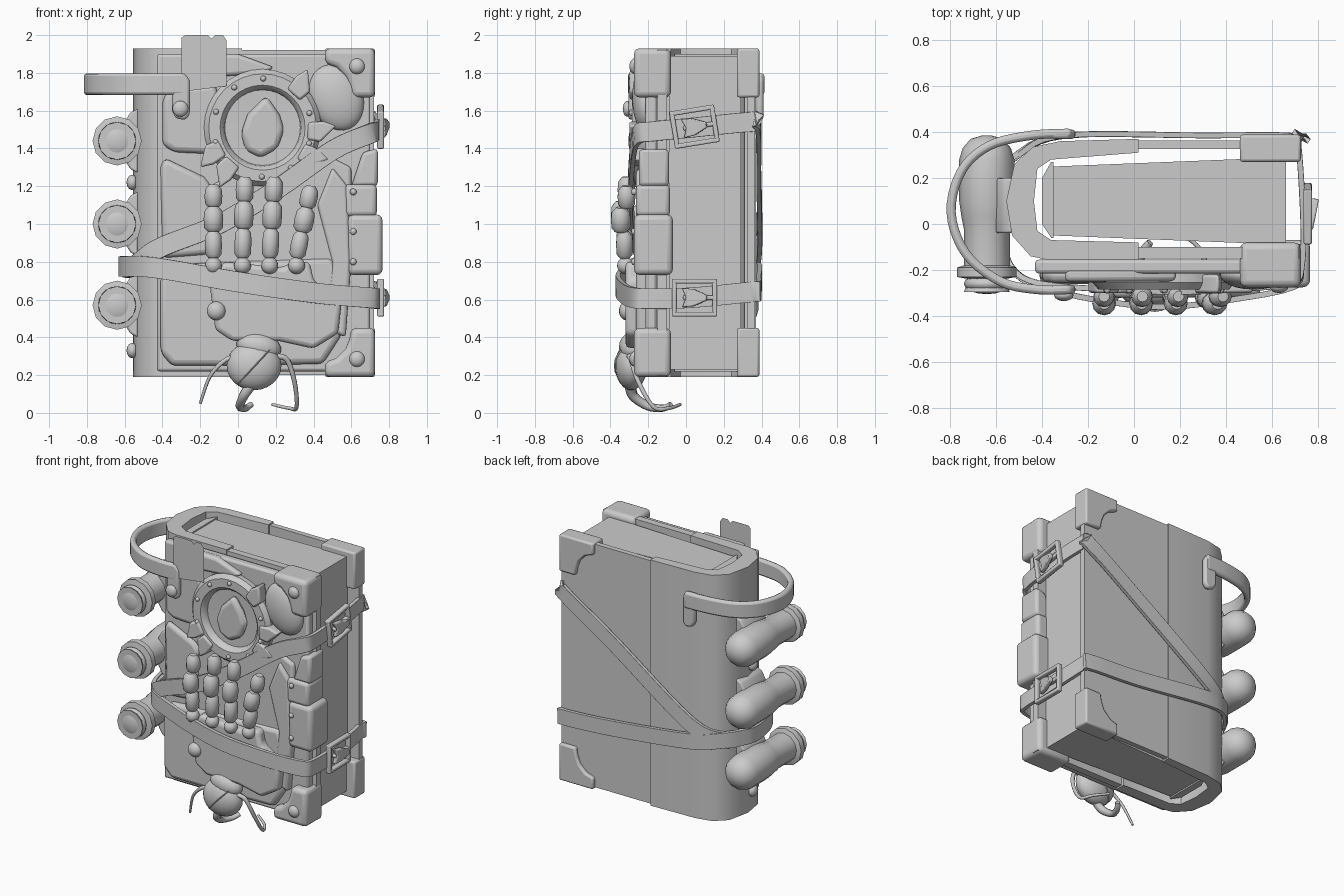
import bpy, bmesh, math
from mathutils import Vector, Matrix

if "Cube" in bpy.data.objects:
    bpy.data.objects.remove(bpy.data.objects["Cube"])

def finish(name, bm, bevel=0, seg=2, angle=40):
    bmesh.ops.recalc_face_normals(bm, faces=bm.faces)
    me = bpy.data.meshes.new(name)
    bm.to_mesh(me); bm.free()
    for p in me.polygons:
        p.use_smooth = True
    me.set_sharp_from_angle(angle=math.radians(angle))
    ob = bpy.data.objects.new(name, me)
    bpy.context.collection.objects.link(ob)
    if bevel:
        m = ob.modifiers.new("bevel", 'BEVEL')
        m.width, m.segments, m.limit_method = bevel, seg, 'ANGLE'
    return ob

def prism(name, pts, a, b, plane='xz', bevel=0.0, seg=2):
    """Extrude a 2D outline between depths a and b."""
    put = {'xz': lambda u, v, d: (u, d, v), 'xy': lambda u, v, d: (u, v, d), 'yz': lambda u, v, d: (d, u, v)}[plane]
    bm = bmesh.new()
    A = [bm.verts.new(put(u, v, a)) for u, v in pts]
    if a == b:
        bm.faces.new(A)
        return finish(name, bm)
    B = [bm.verts.new(put(u, v, b)) for u, v in pts]
    bm.faces.new(A); bm.faces.new(B[::-1])
    for i in range(len(A)):
        j = (i + 1) % len(A)
        bm.faces.new((A[i], B[i], B[j], A[j]))
    return finish(name, bm, bevel, seg)

def box(name, x, y, z, bevel=0.0, seg=2):
    return prism(name, [(x[0], z[0]), (x[1], z[0]), (x[1], z[1]), (x[0], z[1])], y[0], y[1], 'xz', bevel, seg)

def ball(name, loc, scale, tilt=0, n=16):
    bm = bmesh.new()
    bmesh.ops.create_uvsphere(bm, u_segments=n, v_segments=n // 2 + 2, radius=1)
    bm.transform(Matrix.Translation(loc) @ Matrix.Rotation(tilt, 4, 'Y') @ Matrix.Diagonal((*scale, 1)))
    return finish(name, bm, angle=60)

def lathe(name, prof, c, n=20, axis='y'):
    """Revolve (radius, height) pairs about the y or z axis; c may be a matrix."""
    bm = bmesh.new(); rings = []
    for r, h in prof:
        ring = []
        for i in range(n):
            t = 2 * math.pi * i / n
            p = (r * math.cos(t), h, r * math.sin(t)) if axis == 'y' else (r * math.cos(t), r * math.sin(t), h)
            ring.append(bm.verts.new(p))
        rings.append(ring)
    for a, b in zip(rings, rings[1:]):
        for i in range(n):
            bm.faces.new((a[i], a[(i + 1) % n], b[(i + 1) % n], b[i]))
    bm.faces.new(rings[0]); bm.faces.new(rings[-1])
    bm.transform(c if isinstance(c, Matrix) else Matrix.Translation(c))
    return finish(name, bm)

def spline(pts, cyclic, k=5):
    P = [Vector(p) for p in pts]; n = len(P); out = []
    for i in range(n if cyclic else n - 1):
        q = [P[(i + d) % n] if cyclic else P[min(max(i + d, 0), n - 1)] for d in (-1, 0, 1, 2)]
        for s in range(k):
            t = s / k
            out.append(0.5 * (2*q[1] + (q[2]-q[0])*t + (2*q[0]-5*q[1]+4*q[2]-q[3])*t*t + (3*q[1]-q[0]-3*q[2]+q[3])*t**3))
    return out if cyclic else out + [P[-1]]

def band(name, pts, width, thick, cyclic=True, bevel=0.008):
    """Flat strap following a path round the book."""
    P = spline(pts, cyclic); n = len(P); bm = bmesh.new(); rings = []
    for i, p in enumerate(P):
        t = (P[(i+1) % n] - P[i-1]) if cyclic else P[min(i+1, n-1)] - P[max(i-1, 0)]
        nn = t.cross(Vector((0, 0, 1))).normalized()
        w = nn.cross(t).normalized() * width / 2
        nn = nn * thick / 2
        rings.append([bm.verts.new(p + v) for v in (nn + w, nn - w, -nn - w, -nn + w)])
    for i in range(n if cyclic else n - 1):
        a, b = rings[i], rings[(i+1) % n]
        for j in range(4):
            bm.faces.new((a[j], a[(j+1) % 4], b[(j+1) % 4], b[j]))
    if not cyclic:
        bm.faces.new(rings[0]); bm.faces.new(rings[-1])
    return finish(name, bm, bevel)

def tube(name, pts, r):
    cu = bpy.data.curves.new(name, 'CURVE')
    cu.dimensions, cu.bevel_depth, cu.bevel_resolution, cu.use_fill_caps = '3D', r, 2, True
    P = spline(pts, False)
    s = cu.splines.new('POLY'); s.points.add(len(P) - 1)
    for i, (q, p) in enumerate(zip(s.points, P)):
        q.co = (*p, 1); q.radius = 1 - 0.5 * i / len(P)
    bpy.context.collection.objects.link(bpy.data.objects.new(name, cu))

# Book: spine wrap, boards, pages
prism("spine_wrap", [(.02, .37), (-.32, .36), (-.44, .335), (-.52, .26), (-.555, .1), (-.53, -.05), (-.45, -.14), (-.38, -.155), (.02, -.155),
      (.02, -.08), (-.36, -.07), (-.42, -.03), (-.435, .1), (-.42, .24), (-.36, .28), (.02, .31)], .19, 1.93, 'xy')
box("back_board", (-.1, .72), (.325, .362), (.2, 1.92))
box("front_board", (-.1, .72), (-.15, -.1), (.2, 1.92))
box("front_panel", (-.43, .7), (-.215, -.155), (.22, 1.9), .015)
prism("pages", [(-.35, .25), (-.35, -.05), (.66, -.09), (.66, .29)], .23, 1.89, 'xy')
prism("page_lining", [(-.4, .2), (-.36, .27), (-.35, .27), (-.35, -.06), (-.36, -.06), (-.4, 0)], .22, 1.9, 'xy')

# Corner guards, front and back, top and bottom
guard = [(.725, .19), (.46, .19), (.46, .27), (.52, .29), (.57, .34), (.59, .39), (.6, .45), (.725, .45)]
for tag, f in (("lower", lambda z: z), ("upper", lambda z: 2.12 - z)):
    pts = [(x, f(z)) for x, z in guard]
    prism(tag + "_front_corner", pts, -.275, -.08, 'xz', .03, 3)
    prism(tag + "_back_corner", pts, .27, .388, 'xz', .012)
    ball(tag + "_corner_stud", (.63, -.27, f(.285)), (.042, .03, .042))

# Spine vials with brackets
vial = [(.02, .385), (.07, .37), (.105, .33), (.12, .28), (.12, .1), (.11, .03), (.1, -.02), (.1, -.18),
        (.13, -.19), (.13, -.23), (.075, -.24), (.1, -.295)]
for z in (.57, 1.0, 1.44):
    lathe("spine_vial", vial, (-.64, 0, z), 12)
    ball("vial_stopper", (-.64, -.26, z), (.1, .045, .1))
    prism("vial_bracket", [(-.53, z-.17), (-.57, z-.15), (-.6, z-.1), (-.6, z+.1), (-.57, z+.15), (-.53, z+.17)], -.04, .2, 'xz', .01)
for z in (.33, .785, 1.22):
    ball("spine_stud", (-.56, .05, z), (.03, .04, .04))

# Carry handle round the spine
band("handle", [(-.28, -.285, 1.74), (-.42, -.285, 1.74), (-.58, -.25, 1.74), (-.73, -.13, 1.74), (-.795, .05, 1.74),
     (-.75, .23, 1.74), (-.63, .34, 1.74), (-.45, .385, 1.74), (-.27, .395, 1.74)], .115, .04, False, .015)
for y in (-.285, .39):
    prism("handle_end", [(-.35, 1.7), (-.35, 1.6), (-.33, 1.56), (-.28, 1.55), (-.255, 1.58), (-.255, 1.76), (-.28, 1.797), (-.36, 1.797)],
          y - .02, y + .02, 'xz', .014)
ball("handle_stud", (-.305, -.31, 1.61), (.042, .025, .042))

# Straps
band("lower_strap", [(-.62, .1, .775), (-.59, -.08, .775), (-.5, -.23, .775), (-.35, -.29, .755), (-.1, -.34, .71), (.15, -.36, .67),
     (.45, -.325, .63), (.69, -.275, .61), (.735, -.2, .605), (.735, .03, .61), (.715, .34, .64), (.69, .383, .645), (.3, .385, .67),
     (-.3, .385, .74), (-.5, .31, .77), (-.59, .2, .775)], .108, .025)
band("diagonal_strap", [(-.6, .1, .77), (-.57, -.08, .77), (-.52, -.2, .8), (-.4, -.26, .88), (-.1, -.285, 1.0), (.2, -.295, 1.18),
     (.5, -.28, 1.39), (.69, -.255, 1.475), (.73, -.18, 1.49), (.735, .03, 1.51), (.715, .34, 1.54), (.69, .383, 1.52), (.3, .385, 1.27),
     (-.3, .385, .86), (-.5, .3, .77), (-.58, .2, .77)], .105, .025)

# Buckles on the fore edge
for z, tilt in ((.61, 0), (1.515, .16)):
    M = Matrix.Translation((.755, .045, z)) @ Matrix.Rotation(tilt, 4, 'X')
    bars = [((-.12, .12), (.075, .1)), ((-.12, .12), (-.1, -.075)), ((-.12, -.095), (-.1, .1)), ((.095, .12), (-.1, .1)), ((-.06, .11), (-.012, .012))]
    for y, h in bars:
        box("buckle_bar", (-.018, .018), y, h, .007).matrix_world = M
    claw = prism("buckle_claw", [(-.06, -.05), (0, -.045), (.07, -.015), (.07, .015), (0, .045), (-.06, .05), (-.04, 0)], .005, .035, 'yz', .006)
    claw.matrix_world = M @ Matrix.Rotation(-.2, 4, 'Z')

# Round eye with studded ring
cx, cz = .13, 1.51
R = [(.305, -.2), (.31, -.255), (.285, -.285), (.225, -.285), (.205, -.265), (.2, -.24), (.02, -.235), (.01, -.2)]
lathe("eye_ring", R, (cx, 0, cz), 32)
prism("eye_lens", [(.12, 1.35), (.21, 1.4), (.245, 1.5), (.22, 1.58), (.15, 1.68), (.05, 1.58), (.015, 1.48), (.04, 1.39)], -.28, -.22, 'xz', .03, 3)
for i in range(10):
    t = i * math.pi / 5 + .3
    ball("ring_stud", (cx + .26*math.cos(t), -.287, cz + .26*math.sin(t)), (.015, .015, .015), 0, 8)
for deg in (-130, -152, -30, -3, 48):
    a = math.radians(deg)
    d, s, c = Vector((math.cos(a), math.sin(a))), Vector((-math.sin(a), math.cos(a))), Vector((cx, cz))
    prism("ring_claw", [c + d*.24 - s*.05, c + d*.31 - s*.06, c + d*.39 + s*.03, c + d*.32 + s*.05, c + d*.24 + s*.04], -.3, -.22, 'xz', .012)

# Front relief plates: outline, front depth, bevel
plates = {
    "tall_left_plate": ([(-.4, .82), (-.15, .84), (-.14, 1.2), (-.18, 1.25), (-.39, 1.35), (-.41, 1.3)], -.245, .03),
    "upper_left_plate": ([(-.4, 1.42), (-.34, 1.38), (-.12, 1.37), (-.08, 1.6), (-.12, 1.74), (-.36, 1.72), (-.4, 1.66)], -.255, .03),
    "brow_plate": ([(-.1, 1.78), (.15, 1.8), (.19, 1.83), (.0, 1.9), (-.3, 1.9), (-.3, 1.8)], -.25, .02),
    "center_plate": ([(-.15, .75), (.6, .75), (.6, 1.3), (.4, 1.4), (.0, 1.28), (-.15, 1.2)], -.24, .02),
    "right_ridge": ([(.45, .45), (.57, .4), (.6, .8), (.58, 1.2), (.5, 1.3), (.42, 1.1), (.5, .8)], -.265, .02),
    "base_plate": ([(-.41, .32), (-.35, .25), (-.02, .25), (.45, .26), (.54, .4), (.57, .62), (.5, .82), (-.1, .8), (-.37, .78), (-.41, .7)], -.26, .03),
    "palm": ([(-.12, .44), (-.03, .38), (.22, .38), (.4, .34), (.53, .42), (.55, .6), (.4, .7), (.38, .8), (.28, .8), (.24, .77),
              (-.08, .8), (-.15, .68)], -.32, .045),
}
for name, (pts, y, bev) in plates.items():
    prism(name, pts, y, -.19, 'xz', bev, 3)
ball("shoulder_swelling", (.52, -.22, 1.67), (.14, .065, .18), -.4, 24)
prism("torn_tag", [(-.3, 1.7), (-.06, 1.73), (-.06, 1.97), (-.08, 2), (-.12, 2), (-.14, 1.98), (-.16, 2), (-.28, 2), (-.3, 1.985)], -.295, -.295)
ball("palm_knob", (-.115, -.315, .54), (.05, .04, .05))

# Jointed fingers reaching up over the strap
for x, top, lean in ((-.13, 1.21, .0), (.03, 1.25, .03), (.18, 1.25, .06), (.35, 1.21, .2)):
    h = top - .82
    M = Matrix.Translation((x - lean*.2, -.305, .82)) @ Matrix.Rotation(lean, 4, 'Y')
    ball("knuckle", (x - lean*.2, -.32, .78), (.045, .045, .045))
    bone = lambda a, b, r: [(r*.6, a*h), (r*.95, a*h + .02), (r, (a+b)/2*h), (r*.92, b*h - .025), (r*.5, b*h)]
    for i, (a, b, r) in enumerate(((.0, .37, .045), (.36, .7, .052), (.69, 1.0, .047))):
        off = Matrix.Translation((0, (-.02, -.04, -.01)[i], 0))
        lathe("finger_bone", bone(a, b, r), M @ off, 12, 'z')

# Fore-edge clasp plates
box("clasp_lower", (.58, .765), (-.275, -.07), (.73, 1.05), .03, 3)
box("clasp_middle", (.56, .735), (-.265, -.085), (1.04, 1.21), .025, 3)
prism("clasp_upper", [(.6, 1.2), (.74, 1.2), (.74, 1.4), (.66, 1.38)], -.25, -.09, 'xz', .02)
for z in (.8, .96, 1.17):
    ball("clasp_stud", (.61, -.275, z), (.018, .015, .018), 0, 8)

# Beetle at the bottom edge
ball("beetle_body", (.085, -.29, .25), (.145, .085, .13), 0, 20)
ball("beetle_head", (.11, -.285, .35), (.12, .07, .075), .2)
ball("beetle_seam", (.09, -.29, .25), (.01, .092, .143), .75)
for name, r, pts in (
    ("left_leg", .014, [(-.02, -.3, .3), (-.08, -.31, .27), (-.15, -.29, .19), (-.2, -.25, .05)]),
    ("right_leg", .016, [(.2, -.3, .3), (.26, -.29, .28), (.3, -.25, .16), (.31, -.17, .03), (.27, -.09, .025), (.18, -.03, .045)]),
    ("tail", .03, [(.07, -.3, .15), (.03, -.28, .09), (.01, -.2, .035), (.04, -.12, .025), (.07, -.08, .045)])):
    tube(name, pts, r)
